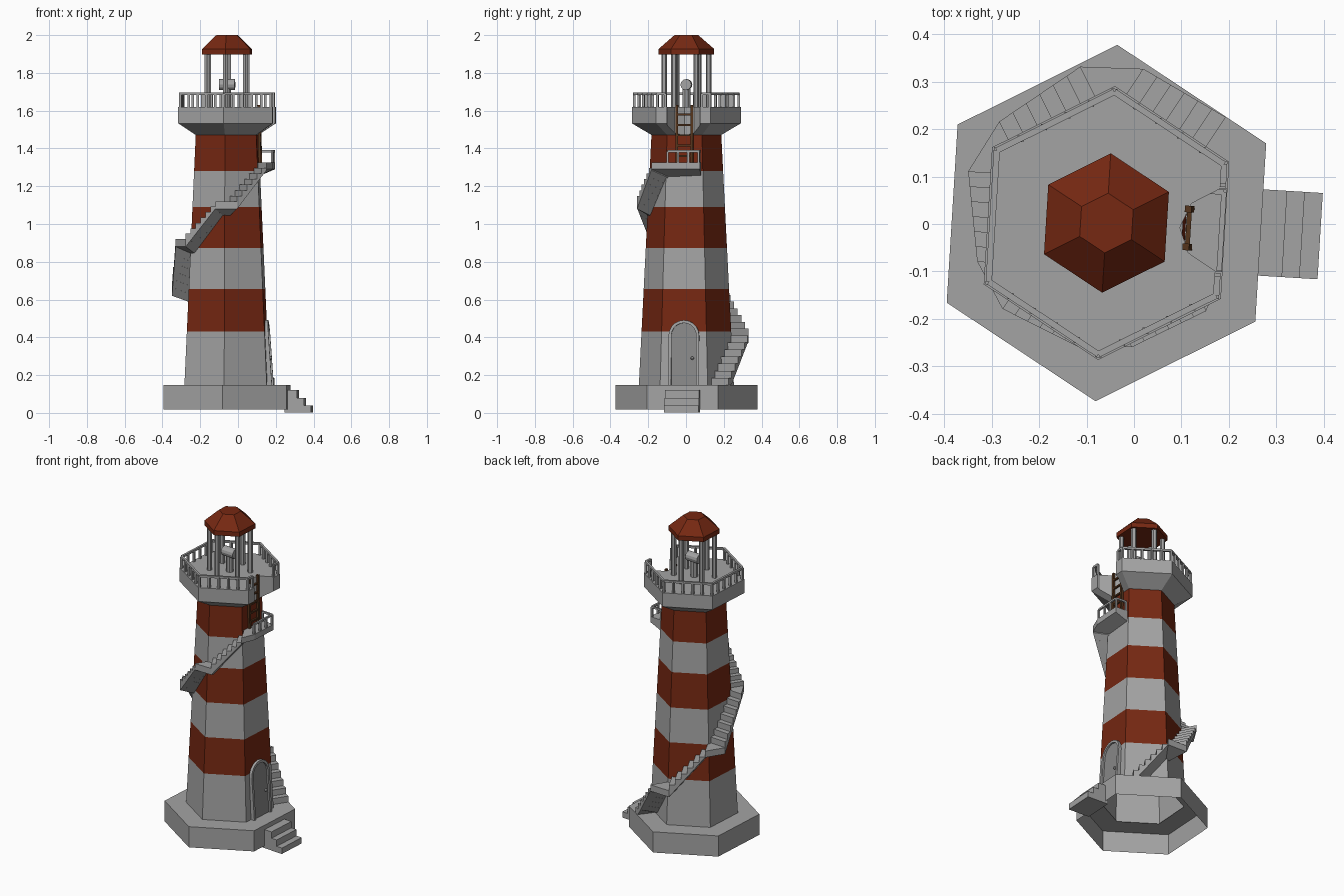
import bpy, bmesh, math
from mathutils import Vector, Matrix

if "Cube" in bpy.data.objects:
    bpy.data.objects.remove(bpy.data.objects["Cube"])

CENTER, TURN = (-0.058, 0.002, 0), math.radians(-3.5)


def material(name, c):
    m = bpy.data.materials.new(name)
    m.diffuse_color = (*c, 1)
    m.use_nodes = True
    m.node_tree.nodes["Principled BSDF"].inputs["Base Color"].default_value = m.diffuse_color
    return m


GREY = material("stone grey", (0.37, 0.37, 0.37))
RED = material("rust red", (0.18, 0.021, 0.006))
DOOR = material("door grey", (0.25, 0.25, 0.25))
BROWN = material("ladder brown", (0.09, 0.035, 0.012))


def finish(bm, name, *mats, fix=True):
    if fix:
        bmesh.ops.recalc_face_normals(bm, faces=bm.faces)
    me = bpy.data.meshes.new(name)
    bm.to_mesh(me)
    bm.free()
    for m in mats:
        me.materials.append(m)
    ob = bpy.data.objects.new(name, me)
    ob.location, ob.rotation_euler = CENTER, (0, 0, TURN)
    bpy.context.collection.objects.link(ob)
    return ob


def polar(deg, r):
    a = math.radians(deg)
    return Vector((r * math.cos(a), r * math.sin(a)))


def rings(bm, prof, n=6, c=(0, 0), bottom=True, top=True):
    """Stacked n-sided rings (radius, z); returns side faces."""
    loops = []
    for r, z in prof:
        ps = [polar(30 + 360 * i / n, r) for i in range(n)]
        loops.append([bm.verts.new((p.x + c[0], p.y + c[1], z)) for p in ps])
    for k, (a, b) in enumerate(zip(loops, loops[1:])):
        for i in range(n):
            j = (i + 1) % n
            bm.faces.new((a[i], a[j], b[j], b[i])).material_index = k % 2
    if bottom:
        bm.faces.new(loops[0][::-1])
    if top:
        bm.faces.new(loops[-1])


def prism(bm, pts, lows, top):
    """Flat-topped prism; each corner has its own bottom height."""
    t = [bm.verts.new((p[0], p[1], top)) for p in pts]
    b = [bm.verts.new((p[0], p[1], z)) for p, z in zip(pts, lows)]
    n = len(pts)
    bm.faces.new(t)
    bm.faces.new(b[::-1])
    for i in range(n):
        j = (i + 1) % n
        bm.faces.new((b[i], b[j], t[j], t[i]))


def bar(bm, p, q, w):
    p, q = Vector(p), Vector(q)
    d = q - p
    m = Matrix.Translation((p + q) / 2) @ d.to_track_quat('Z', 'Y').to_matrix().to_4x4()
    bmesh.ops.create_cube(bm, size=1, matrix=m @ Matrix.Diagonal((w, w, d.length, 1)))


def rail(bm, pts, z0, z1, step, w=0.013):
    """Handrail along points with evenly spaced posts."""
    for a, b in zip(pts, pts[1:]):
        a, b = Vector(a), Vector(b)
        bar(bm, (*a, z1), (*b, z1), w)
        n = max(1, round((b - a).length / step))
        for i in range(n + 1):
            c = a.lerp(b, i / n)
            bar(bm, (*c, z0), (*c, z1), w)


def tower_r(z):
    return 0.252 - 0.0505 * (z - 0.148)


def apothem(z):
    return tower_r(z) * 0.866


# base plinth, open below
bm = bmesh.new()
rings(bm, [(0.376, 0.018), (0.376, 0.148), (0.24, 0.148)], bottom=False, top=False)
finish(bm, "base", GREY, GREY, fix=False)

# tower with alternating bands
bm = bmesh.new()
bands = [0.148, 0.432, 0.657, 0.872, 1.09, 1.28, 1.475]
rings(bm, [(tower_r(z), z) for z in bands], bottom=False, top=False)
finish(bm, "tower", GREY, RED, fix=False)

# entrance steps
bm = bmesh.new()
for x, z in ((0.376, 0.12), (0.413, 0.08), (0.451, 0.04)):
    prism(bm, [(0.31, -0.091), (x, -0.091), (x, 0.091), (0.31, 0.091)], [0.003] * 4, z)
finish(bm, "entrance_steps", GREY)


# arched door and frame
def arch(w, inset):
    yz = [(w, 0.148)] + [(w * math.cos(math.pi * i / 10), 0.41 + w * math.sin(math.pi * i / 10))
                         for i in range(11)] + [(-w, 0.148)]
    return [(0.243 - inset - 0.07 * (z - 0.148), y, z) for y, z in yz]


bm = bmesh.new()
shells = [[bm.verts.new(p) for p in arch(w, d)]
          for w, d in ((0.081, 0.04), (0.081, 0), (0.066, 0), (0.066, 0.04))]
for a, b in zip(shells, shells[1:]):
    for i in range(len(a) - 1):
        bm.faces.new((a[i], a[i + 1], b[i + 1], b[i]))
finish(bm, "door_frame", GREY)
bm = bmesh.new()
bm.faces.new([bm.verts.new(p) for p in arch(0.067, 0.011)])
finish(bm, "door", DOOR, fix=False)
bm = bmesh.new()
bmesh.ops.create_uvsphere(bm, u_segments=8, v_segments=6, radius=0.009,
                          matrix=Matrix.Translation((0.228, 0.045, 0.29)))
finish(bm, "door_knob", GREY)

# winding stairs: straight flights along the faces, landings at the corners
levels = [0.148, 0.41, 0.66, 0.92, 1.12, 1.325]
outer = [0.336, 0.334, 0.311, 0.284, 0.267, 0.28]


def wall_point(p, face, z):
    t = polar(face + 90, 1).dot(p)
    return polar(face, apothem(z) - 0.01) + polar(face + 90, t)


bm = bmesh.new()
start = polar(45.1, 0.336)
STEPS = 6
for k in range(1, 6):
    face, corner = 60 * k, 60 * k + 30
    z0, z1 = levels[k - 1], levels[k]
    end = polar(corner - (8 if k == 5 else 10), outer[k])
    for s in range(STEPS):
        f0, f1 = s / STEPS, (s + 1) / STEPS
        a, b = start.lerp(end, f0), start.lerp(end, f1)
        top = z0 + (z1 - z0) * (s + 1) / (STEPS + 1)
        la, lb = (z0 + (z1 - z0) * f - 0.04 for f in (f0, f1))
        lows = [max(0.147, v) for v in (la, lb, lb - 0.04, la - 0.04)]
        prism(bm, [a, b, wall_point(b, face, top), wall_point(a, face, top)], lows, top)
    vert = polar(corner, tower_r(z1) - 0.01)
    if k < 5:
        start = polar(corner + (15 if k == 4 else 13), outer[k])
        pts = [end, start, wall_point(start, face + 60, z1), vert, wall_point(end, face, z1)]
        prism(bm, pts, [z1 - 0.04] * 2 + [z1 - 0.08] * 3, z1)
    else:
        # top platform below the gallery opening
        pts = [end, (0.25, -0.09), (0.25, 0.087), (0.155, 0.087), vert, wall_point(end, face, z1)]
        prism(bm, pts, [z1 - 0.035] * 3 + [z1 - 0.075] * 3, z1)
finish(bm, "winding_stairs", GREY)

bm = bmesh.new()
rail(bm, [(0.243, -0.085), (0.243, 0.08), (0.175, 0.08)], 1.32, 1.385, 0.055, 0.011)
finish(bm, "platform_railing", GREY)

# gallery with a notch for the ladder
bm = bmesh.new()
rings(bm, [(0.186, 1.472), (0.289, 1.533), (0.289, 1.62)])
gallery = finish(bm, "gallery", GREY, GREY)
bm = bmesh.new()
half = [(0.33, 0.087), (0.235, 0.087), (0.176, 0.052)]
notch = half + [(0.155, 0)] + [(x, -y) for x, y in half[::-1]]
prism(bm, notch, [1.42] * 7, 1.7)
cutter = finish(bm, "notch_cutter", GREY)
cutter.hide_render = True
mod = gallery.modifiers.new("notch", 'BOOLEAN')
mod.operation, mod.solver, mod.object = 'DIFFERENCE', 'EXACT', cutter
bpy.context.view_layer.objects.active = gallery
bpy.ops.object.modifier_apply(modifier="notch")
bpy.data.objects.remove(cutter)

# gallery railing, open at the notch
bm = bmesh.new()
R = 0.277
rail(bm, [(0.24, 0.097)] + [polar(30 + 60 * i, R) for i in range(6)] + [(0.24, -0.097)],
     1.615, 1.69, 0.055)
finish(bm, "gallery_railing", GREY)

# ladder
bm = bmesh.new()
for y in (-0.04, 0.04):
    bar(bm, (0.176, y, 1.32), (0.17, y, 1.63), 0.014)
for i in range(5):
    bar(bm, (0.173, -0.04, 1.36 + 0.055 * i), (0.173, 0.04, 1.36 + 0.055 * i), 0.01)
finish(bm, "ladder", BROWN)

# lantern room columns
bm = bmesh.new()
for i in range(6):
    rings(bm, [(0.015, 1.615), (0.015, 1.905)], c=polar(30 + 60 * i, 0.118))
finish(bm, "lantern_columns", GREY, GREY)

# lamp on its post
bm = bmesh.new()
rings(bm, [(0.022, 1.615), (0.022, 1.72)], n=8)
finish(bm, "lamp_post", GREY, GREY)
bm = bmesh.new()
bmesh.ops.create_cone(bm, cap_ends=True, segments=12, radius1=0.029, radius2=0.029, depth=0.084,
                      matrix=Matrix.Translation((0, 0, 1.738)) @ Matrix.Rotation(math.pi / 2, 4, 'Y'))
finish(bm, "lamp", GREY)

# roof
bm = bmesh.new()
rings(bm, [(0.147, 1.898), (0.147, 1.927), (0.063, 2.0)])
finish(bm, "roof", RED, RED)
